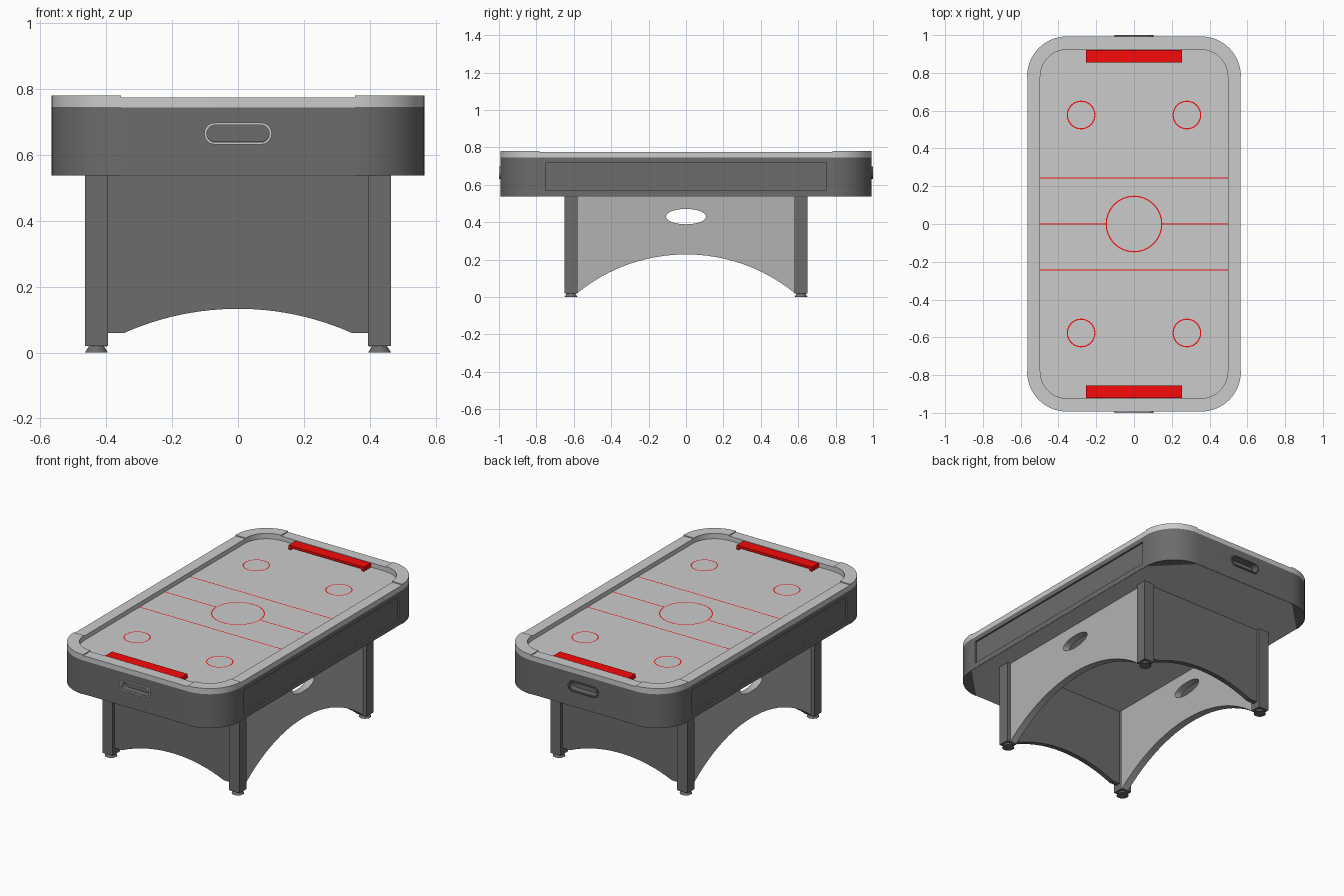
import bpy, bmesh
from math import sin, cos, pi, radians, asin

if "Cube" in bpy.data.objects:
    bpy.data.objects.remove(bpy.data.objects["Cube"])

FIELD_Z = 0.748
CX, CY, R_OUT, R_IN = 0.355, 0.782, 0.21, 0.143   # corner centre and radii
FRONT = (pi / 2, 0, 0)          # plate drawn in x-z
SIDE = (pi / 2, 0, pi / 2)      # plate drawn in y-z
FLAT = (0, 0, 0)


def colour(name, r, g, b):
    m = bpy.data.materials.new(name)
    m.diffuse_color = (r, g, b, 1)
    m.use_nodes = True
    m.node_tree.nodes["Principled BSDF"].inputs["Base Color"].default_value = m.diffuse_color
    return m


red = colour("red_paint", 0.95, 0.003, 0.003)
dark = colour("dark_grey", 0.15, 0.15, 0.15)
mid = colour("mid_grey", 0.45, 0.45, 0.45)


def smooth(ob):
    bpy.ops.object.select_all(action='DESELECT')
    ob.select_set(True)
    bpy.context.view_layer.objects.active = ob
    bpy.ops.object.shade_smooth_by_angle(angle=radians(30))


def plate(name, loops, thick, loc, rot, mat=None):
    """Flat outline (later loops are holes) extruded to a thickness."""
    cu = bpy.data.curves.new(name, 'CURVE')
    cu.dimensions, cu.fill_mode, cu.extrude = '2D', 'BOTH', thick / 2
    for pts in loops:
        sp = cu.splines.new('POLY')
        sp.points.add(len(pts) - 1)
        for p, q in zip(sp.points, pts):
            p.co = (q[0], q[1], 0, 1)
        sp.use_cyclic_u = True
    ob = bpy.data.objects.new(name, cu)
    bpy.context.collection.objects.link(ob)
    ob.location, ob.rotation_euler = loc, rot
    bpy.ops.object.select_all(action='DESELECT')
    ob.select_set(True)
    bpy.context.view_layer.objects.active = ob
    bpy.ops.object.convert(target='MESH')
    ob = bpy.context.view_layer.objects.active
    bm = bmesh.new()
    bm.from_mesh(ob.data)
    bmesh.ops.remove_doubles(bm, verts=bm.verts, dist=1e-5)
    if thick > 0:
        bmesh.ops.recalc_face_normals(bm, faces=bm.faces)
    else:                        # painted marking: single layer facing up
        bm.normal_update()
        bmesh.ops.reverse_faces(bm, faces=[f for f in bm.faces if f.normal.z < 0])
    bm.to_mesh(ob.data)
    bm.free()
    if mat:
        ob.data.materials.append(mat)
    smooth(ob)
    return ob


def slab(name, loops, z0, z1, mat=None):
    return plate(name, loops, z1 - z0, (0, 0, (z0 + z1) / 2), FLAT, mat)


def cut(ob, cutter):
    m = ob.modifiers.new("cut", 'BOOLEAN')
    m.operation, m.solver, m.object = 'DIFFERENCE', 'EXACT', cutter
    cutter.hide_render = True
    bpy.context.view_layer.objects.active = ob
    bpy.ops.object.modifier_apply(modifier=m.name)
    bpy.data.objects.remove(cutter)


def ellipse(a, b, n=32):
    return [(a * cos(2 * pi * i / n), b * sin(2 * pi * i / n)) for i in range(n)]


def rect(w, h):
    return [(-w, -h), (w, -h), (w, h), (-w, h)]


def stadium(w, h, n=10):
    return [(s * (w - h) + h * cos(a), h * sin(a)) for s, a0 in ((1, -pi / 2), (-1, pi / 2))
            for a in (a0 + pi * i / n for i in range(n + 1))]


def arch(w, z0, h, n=24):
    r = (w * w + h * h) / (2 * h)
    a = asin(w / r)
    return [(r * sin(t), z0 + h - r + r * cos(t)) for t in (a - 2 * a * i / n for i in range(n + 1))]


def corner(k, r, n=14):
    sx, sy = ((1, 1), (-1, 1), (-1, -1), (1, -1))[k]
    return [(sx * CX + r * cos(a), sy * CY + r * sin(a))
            for a in ((k + i / n) * pi / 2 for i in range(n + 1))]


def rounded(r):
    return [p for k in range(4) for p in corner(k, r)]


# Table body: dark apron, pale rail, playing field and underside
apron = slab("apron", [rounded(R_OUT)], 0.54, 0.745, dark)
slab("rail", [rounded(R_OUT), rounded(R_IN)], 0.745, 0.775)
slab("playing_field", [rounded(R_IN + 0.01)], 0.74, FIELD_Z)
slab("underside", [rounded(R_OUT - 0.002)], 0.5385, 0.541)

# Recessed side panels and end handle pockets
for s in (-1, 1):
    cut(apron, plate("side_cutter", [rect(0.75, 0.0715)], 0.04, (s * 0.575, 0, 0.644), SIDE, dark))
    cut(apron, plate("handle_cutter", [stadium(0.095, 0.026)], 0.1, (0, s * 1.002, 0.667), FRONT, dark))
smooth(apron)

# Corner blocks with raised caps
for k in range(4):
    slab("corner_block", [corner(k, R_OUT + 0.001)], 0.538, 0.746, dark)
    slab("corner_cap", [corner(k, R_OUT + 0.001) + corner(k, R_IN - 0.002)[::-1]], 0.746, 0.781)

# Ends: handle rims, goals and arched end panels
goal = [(-0.255, 0.774), (-0.255, FIELD_Z), (-0.24, FIELD_Z), (-0.24, 0.76),
        (0.24, 0.76), (0.24, FIELD_Z), (0.255, FIELD_Z), (0.255, 0.774)]
end_panel = [(-0.4, 0.54), (0.4, 0.54), (0.4, 0.06)] + arch(0.345, 0.06, 0.073) + [(-0.4, 0.06)]
side_panel = [(-0.585, 0.54), (0.585, 0.54)] + arch(0.585, 0.018, 0.21)
hole = [(y, z + 0.43) for y, z in ellipse(0.107, 0.041)]
for s in (-1, 1):
    plate("handle_rim", [stadium(0.103, 0.033), stadium(0.095, 0.026)], 0.02,
          (0, s * 0.99, 0.665), FRONT, None if s < 0 else dark)
    plate("goal", [goal], 0.067, (0, s * 0.888, 0), FRONT, red)
    plate("end_panel", [end_panel], 0.03, (0, s * 0.615, 0), FRONT, dark)
    plate("side_panel", [side_panel, hole], 0.045, (s * 0.42, 0, 0), SIDE, mid)

# Legs, feet and face-off circles
LZ = FIELD_Z + 0.001
for sx in (-1, 1):
    for sy in (-1, 1):
        x, y = sx * 0.43, sy * 0.615
        plate("leg", [rect(0.035, 0.035)], 0.52, (x, y, 0.28), FLAT, dark)
        bpy.ops.mesh.primitive_cone_add(vertices=20, radius1=0.035, radius2=0.022,
                                        depth=0.02, location=(x, y, 0.01))
        foot = bpy.context.object
        foot.name = "foot"
        foot.data.materials.append(dark)
        smooth(foot)
        plate("spot_circle", [ellipse(0.076, 0.076), ellipse(0.07, 0.07)], 0,
              (sx * 0.28, sy * 0.577, LZ), FLAT, red)

# Field markings
plate("centre_circle", [ellipse(0.15, 0.15), ellipse(0.144, 0.144)], 0, (0, 0, LZ), FLAT, red)
for s in (-1, 1):
    plate("zone_line", [rect(0.5, 0.003)], 0, (0, s * 0.244, LZ), FLAT, red)
    plate("centre_line", [rect(0.176, 0.003)], 0, (s * 0.324, 0, LZ), FLAT, red)
